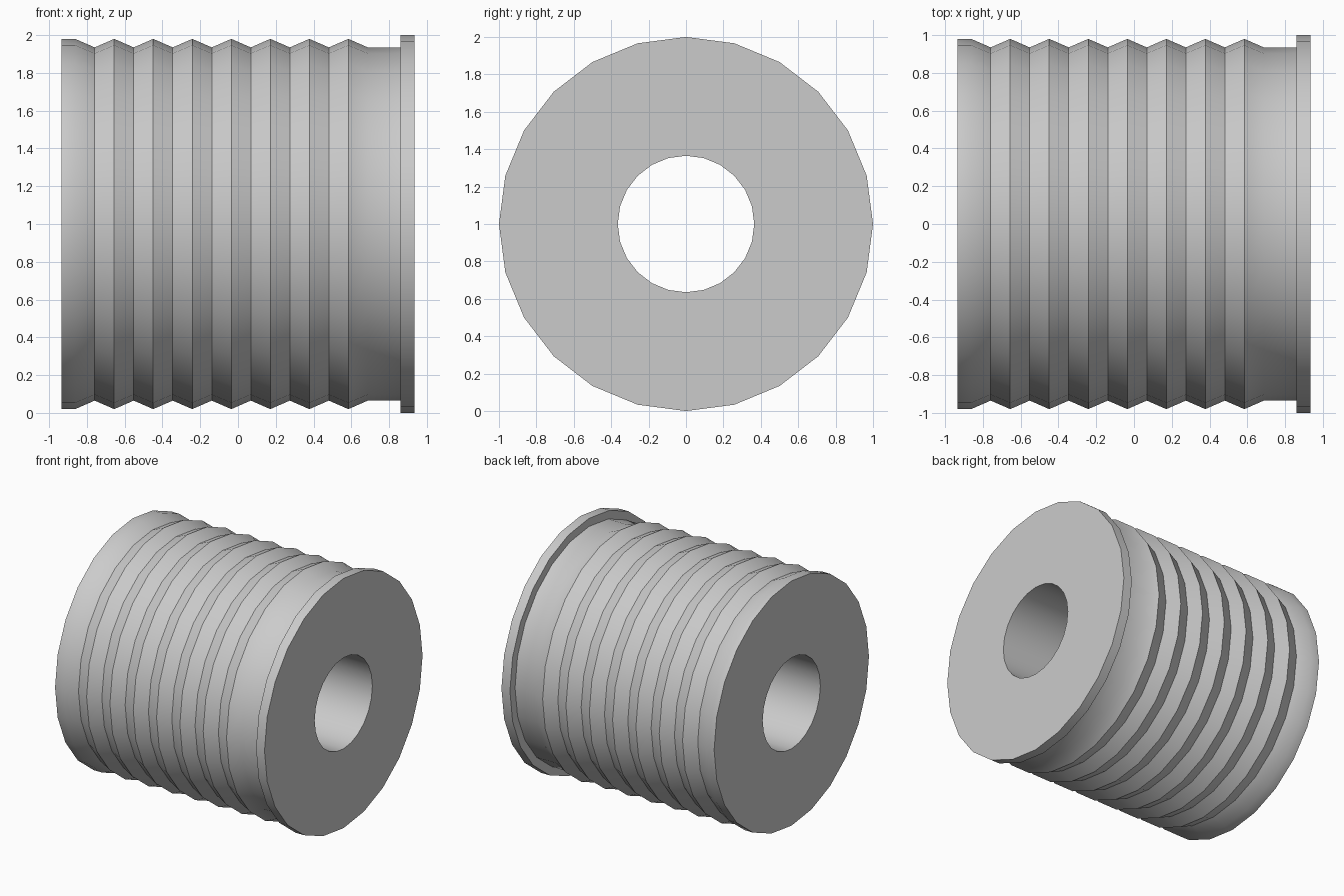
import bpy
import bmesh
import math

cube = bpy.data.objects.get("Cube")
if cube:
    bpy.data.objects.remove(cube, do_unlink=True)

SIDES = 24
END = 0.935           # half length along x
BORE = 0.365          # hole radius
PEAK, VALLEY, FLANGE = 0.98, 0.935, 1.0
FIRST, PITCH, RIBS = -0.862, 0.2066, 7

# Single grey material
grey = bpy.data.materials.new("light grey")
grey.use_nodes = True
colour = (0.6, 0.6, 0.6, 1)
grey.diffuse_color = colour
grey.node_tree.nodes["Principled BSDF"].inputs["Base Color"].default_value = colour

# Closed cross-section as (x, radius): bore, plain end, ribs, neck, flange
profile = [(-END, BORE), (-END, PEAK)]
for i in range(RIBS + 1):
    x = FIRST + i * PITCH
    profile += [(x, PEAK), (x + PITCH / 2, VALLEY)]
profile += [(0.86, VALLEY), (0.86, FLANGE), (END, FLANGE), (END, BORE)]

# Revolve the section about the x axis
bm = bmesh.new()
rings = []
for s in range(SIDES):
    a = math.tau * s / SIDES
    rings.append([bm.verts.new((x, r * math.sin(a), 1 + r * math.cos(a)))
                  for x, r in profile])
count = len(profile)
for s in range(SIDES):
    here, after = rings[s], rings[(s + 1) % SIDES]
    for j in range(count):
        k = (j + 1) % count
        bm.faces.new((here[j], here[k], after[k], after[j]))
bmesh.ops.recalc_face_normals(bm, faces=bm.faces)

mesh = bpy.data.meshes.new("ribbed_sleeve")
bm.to_mesh(mesh)
bm.free()
mesh.materials.append(grey)
sleeve = bpy.data.objects.new("ribbed_sleeve", mesh)
bpy.context.collection.objects.link(sleeve)

# Smooth round the barrel, keep rib edges crisp
bpy.ops.object.select_all(action='DESELECT')
sleeve.select_set(True)
bpy.context.view_layer.objects.active = sleeve
bpy.ops.object.shade_smooth_by_angle(angle=math.radians(30))
